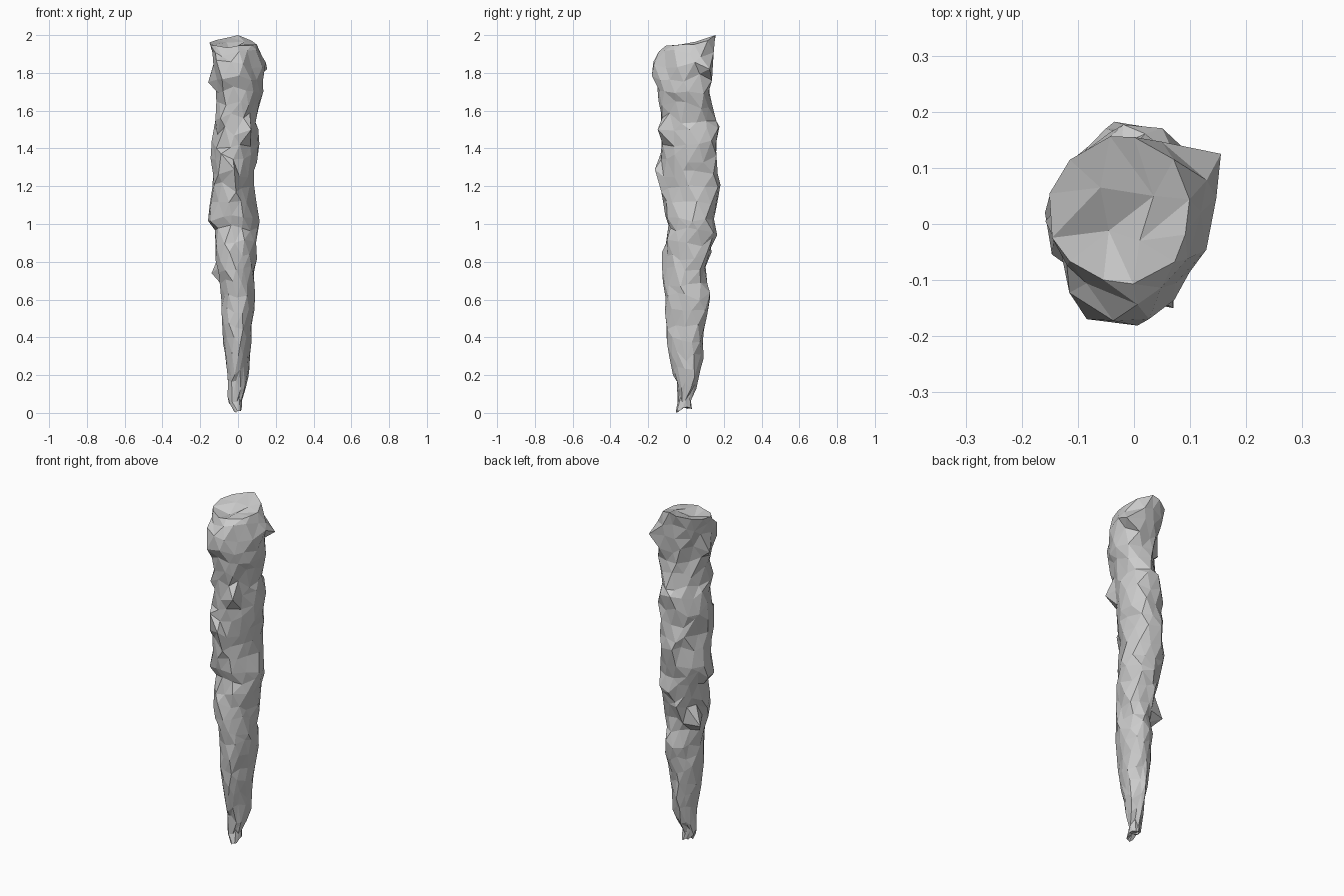
import bpy, bmesh, math, random
from mathutils import Vector

random.seed(11)
SIDES, COUNT = 12, 28

# Silhouette of the spike: z, x min, x max, y min, y max
PROFILE = [
    (0.02, -0.025, 0.020, -0.055, 0.030),
    (0.09, -0.060, 0.020, -0.040, 0.025),
    (0.19, -0.052, 0.055, -0.060, 0.070),
    (0.29, -0.065, 0.060, -0.090, 0.090),
    (0.39, -0.080, 0.070, -0.105, 0.092),
    (0.49, -0.095, 0.080, -0.112, 0.105),
    (0.59, -0.085, 0.090, -0.115, 0.125),
    (0.68, -0.095, 0.085, -0.125, 0.105),
    (0.78, -0.110, 0.092, -0.130, 0.120),
    (0.87, -0.115, 0.095, -0.118, 0.140),
    (0.96, -0.122, 0.105, -0.098, 0.158),
    (1.05, -0.155, 0.102, -0.112, 0.160),
    (1.15, -0.142, 0.088, -0.115, 0.170),
    (1.25, -0.122, 0.092, -0.135, 0.180),
    (1.35, -0.135, 0.096, -0.135, 0.170),
    (1.44, -0.132, 0.108, -0.122, 0.175),
    (1.53, -0.116, 0.100, -0.148, 0.165),
    (1.62, -0.105, 0.115, -0.145, 0.142),
    (1.71, -0.120, 0.135, -0.170, 0.130),
    (1.80, -0.130, 0.140, -0.182, 0.148),
    (1.89, -0.140, 0.128, -0.145, 0.150),
    (1.955, -0.150, 0.105, -0.105, 0.155),
]


def sample(t):
    """Profile row at t = 0..1, interpolated between the table rows."""
    f = t * (len(PROFILE) - 1)
    k = min(int(f), len(PROFILE) - 2)
    return [a + (b - a) * (f - k) for a, b in zip(PROFILE[k], PROFILE[k + 1])]


bm = bmesh.new()
loops = []
for k in range(COUNT):
    z, x0, x1, y0, y1 = sample(k / (COUNT - 1))
    cx, cy, rx, ry = (x0 + x1) / 2, (y0 + y1) / 2, (x1 - x0) / 2, (y1 - y0) / 2
    first, last = k == 0, k == COUNT - 1
    loop = []
    for i in range(SIDES):
        a = 2 * math.pi * (i + 0.5 * (k % 2) + random.uniform(-0.22, 0.22)) / SIDES
        r = random.uniform(0.94, 1.06) if first or last else random.uniform(0.88, 1.08)
        if not (first or last):                       # fuller along one diagonal
            r *= 1.01 + 0.09 * math.sin(2 * a)
        x, y = cx + rx * r * math.cos(a), cy + ry * r * math.sin(a)
        dz = random.uniform(-0.028, 0.028)
        if last:                                      # rim rises toward the back
            dz = 0.15 * y + random.uniform(-0.015, 0.012)
        if first:                                     # forked tip
            dz = -0.01 if y < -0.03 else 0.02 * random.random()
        loop.append(bm.verts.new((x, y, z + dz)))
    loops.append(loop)

# Staggered triangle bands between neighbouring rings
for k in range(COUNT - 1):
    a, b = loops[k], loops[k + 1]
    for i in range(SIDES):
        j = (i + 1) % SIDES
        if k % 2 == 0:
            bm.faces.new((a[i], a[j], b[i]))
            bm.faces.new((a[j], b[j], b[i]))
        else:
            bm.faces.new((a[i], a[j], b[j]))
            bm.faces.new((a[i], b[j], b[i]))

# Broken top: large facets meeting at a few uneven inner points
top, tip = loops[-1], loops[0]
hubs = [bm.verts.new(p) for p in
        [(0.035, 0.05, 1.965), (-0.06, 0.065, 1.96), (-0.045, -0.012, 1.92), (0.01, -0.03, 1.95)]]
step = SIDES // len(hubs)
for i in range(SIDES):
    h, n = hubs[i // step], hubs[((i + 1) % SIDES) // step]
    t0, t1 = top[i], top[(i + 1) % SIDES]
    bm.faces.new((t0, t1, h))
    if n != h:
        bm.faces.new((t1, n, h))
bm.faces.new(hubs[:3])
bm.faces.new((hubs[0], hubs[2], hubs[3]))

# Closed tip
tip_hub = bm.verts.new((0, -0.015, 0.03))
for i in range(SIDES):
    bm.faces.new((tip[(i + 1) % SIDES], tip[i], tip_hub))

# Jagged spurs: pull the nearest vertex out to each point
for p in [(0.155, 0.125, 1.82), (-0.158, 0.005, 1.75), (-0.14, 0.065, 0.74),
          (0.055, 0.045, 0.19), (0.07, -0.15, 1.50), (-0.02, -0.165, 1.29),
          (0.0, 0.165, 0.94), (0.0, 0.155, 2.0), (-0.01, -0.05, 0.0)]:
    q = Vector(p)
    min(bm.verts, key=lambda v: (v.co - q).length).co = q

bmesh.ops.recalc_face_normals(bm, faces=bm.faces)
mesh = bpy.data.meshes.new("rock_spike")
bm.to_mesh(mesh)
bm.free()
bpy.context.collection.objects.link(bpy.data.objects.new("rock_spike", mesh))
